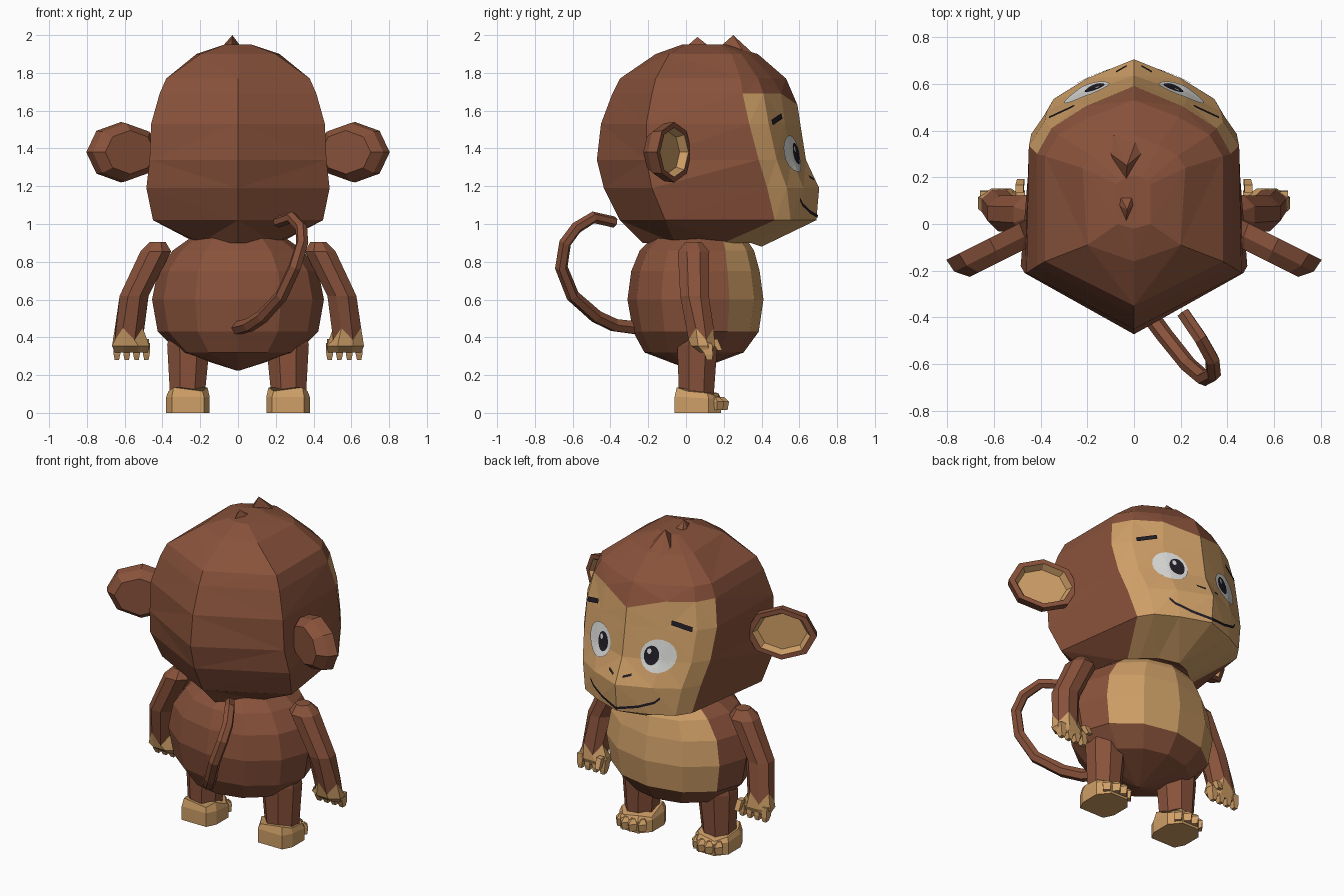
import bpy, bmesh, math
from mathutils import Vector
from mathutils.bvhtree import BVHTree

if "Cube" in bpy.data.objects:
    bpy.data.objects.remove(bpy.data.objects["Cube"])


def material(name, rgb):
    m = bpy.data.materials.new(name)
    m.diffuse_color = (*rgb, 1)
    m.use_nodes = True
    m.node_tree.nodes["Principled BSDF"].inputs["Base Color"].default_value = m.diffuse_color
    return m


FUR = material("brown fur", (0.25, 0.085, 0.044))
SKIN = material("tan skin", (0.62, 0.345, 0.135))
WHITE = material("eye white", (0.72, 0.72, 0.70))
DARK = material("dark line", (0.016, 0.012, 0.02))


def finish(bm, name, mats):
    bmesh.ops.recalc_face_normals(bm, faces=bm.faces[:])
    me = bpy.data.meshes.new(name)
    bm.to_mesh(me)
    bm.free()
    for m in mats:
        me.materials.append(m)
    ob = bpy.data.objects.new(name, me)
    bpy.context.collection.objects.link(ob)
    return ob


def loft(rings, rule=lambda r, s: 0, cap_mats=(0, 0)):
    """Skin a stack of equal rings; rule(ring, segment) gives the material index."""
    bm = bmesh.new()
    vs = [[bm.verts.new(p) for p in ring] for ring in rings]
    n = len(vs[0])
    for r in range(len(vs) - 1):
        for s in range(n):
            t = (s + 1) % n
            f = bm.faces.new((vs[r][s], vs[r][t], vs[r + 1][t], vs[r + 1][s]))
            f.material_index = rule(r, s)
    for ring, m in ((vs[0], cap_mats[0]), (vs[-1], cap_mats[1])):
        bm.faces.new(ring).material_index = m
    return bm


def oval(cx, cy, z, rx, ry, n, zig=0.0, turn=0.5):
    """Flat ring; zig lifts every other point for a jagged fur edge."""
    return [(cx + rx * math.cos(math.tau * (i + turn) / n),
             cy + ry * math.sin(math.tau * (i + turn) / n),
             z + (zig if i % 2 else 0)) for i in range(n)]


# Head: rows of height, rear width and depth, front width and depth, nose and nape depth, ridge drop
HEAD = [(0.90, .20, -.06, .22, .20, .40, -.23, -.02),
        (1.02, .45, -.11, .37, .47, .69, -.35, 0),
        (1.19, .485, -.18, .405, .43, .705, -.435, 0),
        (1.34, .468, -.21, .44, .385, .635, -.472, 0),
        (1.53, .46, -.21, .45, .335, .605, -.45, 0),
        (1.69, .415, -.18, .415, .30, .59, -.39, -.06),
        (1.77, .38, -.16, .38, .29, .53, -.35, 0),
        (1.90, .20, -.09, .22, .24, .38, -.16, 0),
        (1.95, .07, .00, .07, .17, .21, -.02, 0)]


def head_ring(z, wb, sb, wf, sf, f, b, drop):
    d = f - sf
    half = [(wb, sb, z), (wf, sf, z), (.85 * wf, sf + .38 * d, z), (.5 * wf, sf + .7 * d, z)]
    left = [(-x, y, q) for x, y, q in reversed(half)]
    return [(0, b, z)] + half + [(0, f, z + drop)] + left


bm = loft([head_ring(*h) for h in HEAD], lambda r, s: int(2 <= s <= 7 and r < 5))
bmesh.ops.recalc_face_normals(bm, faces=bm.faces[:])
bmesh.ops.triangulate(bm, faces=bm.faces[:])
SURFACE = BVHTree.FromBMesh(bm)
finish(bm, "head", [FUR, SKIN])


# Face details laid on the head surface
def on_face(x, z, lift):
    hit = SURFACE.ray_cast(Vector((x, 2, z)), Vector((0, -1, 0)))
    return hit[0] + hit[1] * lift


def disc(name, cx, cz, rx, rz, lift, mat, n=18, rows=4):
    bm = bmesh.new()
    mid = bm.verts.new(on_face(cx, cz, lift))
    prev = None
    for r in range(1, rows + 1):
        k = r / rows
        ring = [bm.verts.new(on_face(cx + k * rx * math.cos(math.tau * i / n),
                                     cz + k * rz * math.sin(math.tau * i / n), lift))
                for i in range(n)]
        for i in range(n):
            j = (i + 1) % n
            bm.faces.new((ring[i], ring[j], prev[j], prev[i]) if prev else (mid, ring[i], ring[j]))
        prev = ring
    finish(bm, name, [mat])


def ribbon(name, path, width, lift, mat, steps=4):
    pts = []
    for (x0, z0), (x1, z1) in zip(path, path[1:]):
        pts += [(x0 + (x1 - x0) * k / steps, z0 + (z1 - z0) * k / steps) for k in range(steps)]
    pts.append(path[-1])
    bm = bmesh.new()
    rows = [[bm.verts.new(on_face(x, z + o * width, lift)) for o in (-.5, .5)] for x, z in pts]
    for a, b in zip(rows, rows[1:]):
        bm.faces.new((a[0], b[0], b[1], a[1]))
    finish(bm, name, [mat])


ribbon("mouth", [(-.24, 1.13), (-.21, 1.10), (-.12, 1.065), (0, 1.04),
                 (.12, 1.065), (.21, 1.10), (.24, 1.13)], .016, .006, DARK)

for s, side in ((1, "right"), (-1, "left")):
    disc(side + "_eye", s * .20, 1.37, .098, .098, .006, WHITE)
    disc(side + "_pupil", s * .165, 1.37, .043, .058, .010, DARK)
    disc(side + "_glint", s * .165 + .014, 1.395, .012, .017, .013, WHITE, 10, 1)
    ribbon(side + "_brow", [(s * .36, 1.535), (s * .25, 1.57)], .028, .009, DARK)
    ribbon(side + "_nostril", [(s * .03, 1.235), (s * .075, 1.25)], .014, .006, DARK, 2)

    # Ear: tilted eight-sided dish with a hollow skin centre
    u, n = Vector((s * .894, -.447, 0)), Vector((s * .447, .894, 0))

    def ear_ring(scale, depth):
        c = Vector((s * .62, -.062, 1.38)) + n * depth
        return [c + u * (.205 * scale * math.cos(math.tau * i / 8))
                + Vector((0, 0, .16 * scale * math.sin(math.tau * (i) / 8))) for i in range(8)]

    bm = loft([ear_ring(.72, -.11), ear_ring(.96, -.06), ear_ring(1, 0), ear_ring(.82, 0),
               ear_ring(.70, -.04)], lambda r, _: int(r == 3), (0, 1))
    finish(bm, side + "_ear", [FUR, SKIN])

    # Arm with jagged cuff and hand
    arm = [oval(s * .425, .04, .905, .045, .045, 8), oval(s * .435, .04, .855, .088, .09, 8),
           oval(s * .55, .045, .62, .083, .082, 8), oval(s * .578, .08, .385, .08, .072, 8, .065),
           oval(s * .568, .09, .355, .107, .068, 8), oval(s * .565, .105, .32, .095, .035, 8)]
    finish(loft(arm, lambda r, _: int(r >= 3), (0, 1)), side + "_arm", [FUR, SKIN])
    for i in range(4):
        x = s * (.485 + i * .052)
        finger = [oval(x, .11, .37, .027, .04, 4), oval(x, .12, .31, .025, .032, 4),
                  oval(x, .125, .28, .016, .02, 4)]
        finish(loft(finger), f"{side}_finger_{i + 1}", [SKIN])
    thumb = [oval(s * .49, .15, .39, .025, .025, 4), oval(s * .485, .18, .33, .022, .018, 4)]
    finish(loft(thumb), side + "_thumb", [SKIN])

    # Leg and foot
    leg = [oval(s * .268, .055, .10, .10, .10, 8), oval(s * .262, .06, .36, .122, .115, 8),
           oval(s * .255, .06, .45, .11, .11, 8)]
    finish(loft(leg), side + "_leg", [FUR])
    outline = [(-.085, -.06), (.085, -.06), (.115, .0), (.115, .12), (.06, .185), (-.06, .185),
               (-.115, .12), (-.115, .0)]
    foot = [[(s * (.265 + k * x), .05 + k * (y - .05), z - (drop if y > .1 else 0)
              + (.02 if zig and i % 2 else 0)) for i, (x, y) in enumerate(outline)]
            for k, z, drop, zig in ((1, 0, 0, 0), (1, .085, .01, 0), (.90, .115, .03, 1))]
    finish(loft(foot), side + "_foot", [SKIN])
    for i in range(4):
        x, y = s * (.19 + i * .05), (.165, .19, .19, .165)[i]
        toe = [oval(x, y, .015, .028, .03, 4, turn=0), oval(x, y, .06, .032, .038, 4, turn=0),
               oval(x, y - .01, .085, .012, .02, 4, turn=0)]
        finish(loft(toe), f"{side}_toe_{i + 1}", [SKIN])

# Body: height, half width, back and front depth
BODY = [(.225, .01, .03, .05), (.32, .31, -.22, .305), (.43, .425, -.28, .385), (.60, .455, -.31, .41),
        (.75, .425, -.29, .39), (.86, .345, -.245, .36), (.935, .24, -.17, .31)]
rings = [oval(0, (a + b) / 2, z, w, (b - a) / 2, 12, turn=0) for z, w, a, b in BODY]
finish(loft(rings, lambda r, s: int(1 <= s <= 4 and r >= 2)), "body", [FUR, SKIN])

# Tail: six-sided tube along a curl
cu = bpy.data.curves.new("tail", 'CURVE')
cu.dimensions = '3D'
cu.bevel_depth, cu.bevel_resolution, cu.use_fill_caps = .035, 1, True
path = [(0, -.26, .45), (.06, -.38, .465), (.13, -.475, .51), (.23, -.60, .62), (.30, -.66, .77),
        (.34, -.64, .90), (.335, -.58, .98), (.285, -.49, 1.035), (.21, -.38, 1.01)]
sp = cu.splines.new('POLY')
sp.points.add(len(path) - 1)
for i, (p, q) in enumerate(zip(sp.points, path)):
    p.co, p.radius = (*q, 1), 1.1 - .03 * i
cu.materials.append(FUR)
tail = bpy.data.objects.new("tail", cu)
bpy.context.collection.objects.link(tail)
bpy.context.view_layer.objects.active = tail
tail.select_set(True)
bpy.ops.object.convert(target='MESH')
bpy.ops.object.shade_flat()

# Hair tufts on the crown
for name, y0, y1, half, z0, z1, tip in (("front_tuft", .16, .38, .065, 1.92, 1.88, (-.03, .25, 2.0)),
                                        ("rear_tuft", -.02, .15, .05, 1.92, 1.92, (-.03, .06, 1.99))):
    bm = bmesh.new()
    ym = (y0 + y1) / 2 + .03
    base = [bm.verts.new(p) for p in ((-.035, y0, z0), (-.035 + half, ym, z0), (-.035 + half * .8, y1, z1),
                                      (-.035 - half * .8, y1, z1), (-.035 - half, ym, z0))]
    top = bm.verts.new(tip)
    for i in range(5):
        bm.faces.new((base[i], base[(i + 1) % 5], top))
    bm.faces.new(base)
    finish(bm, name, [FUR])
